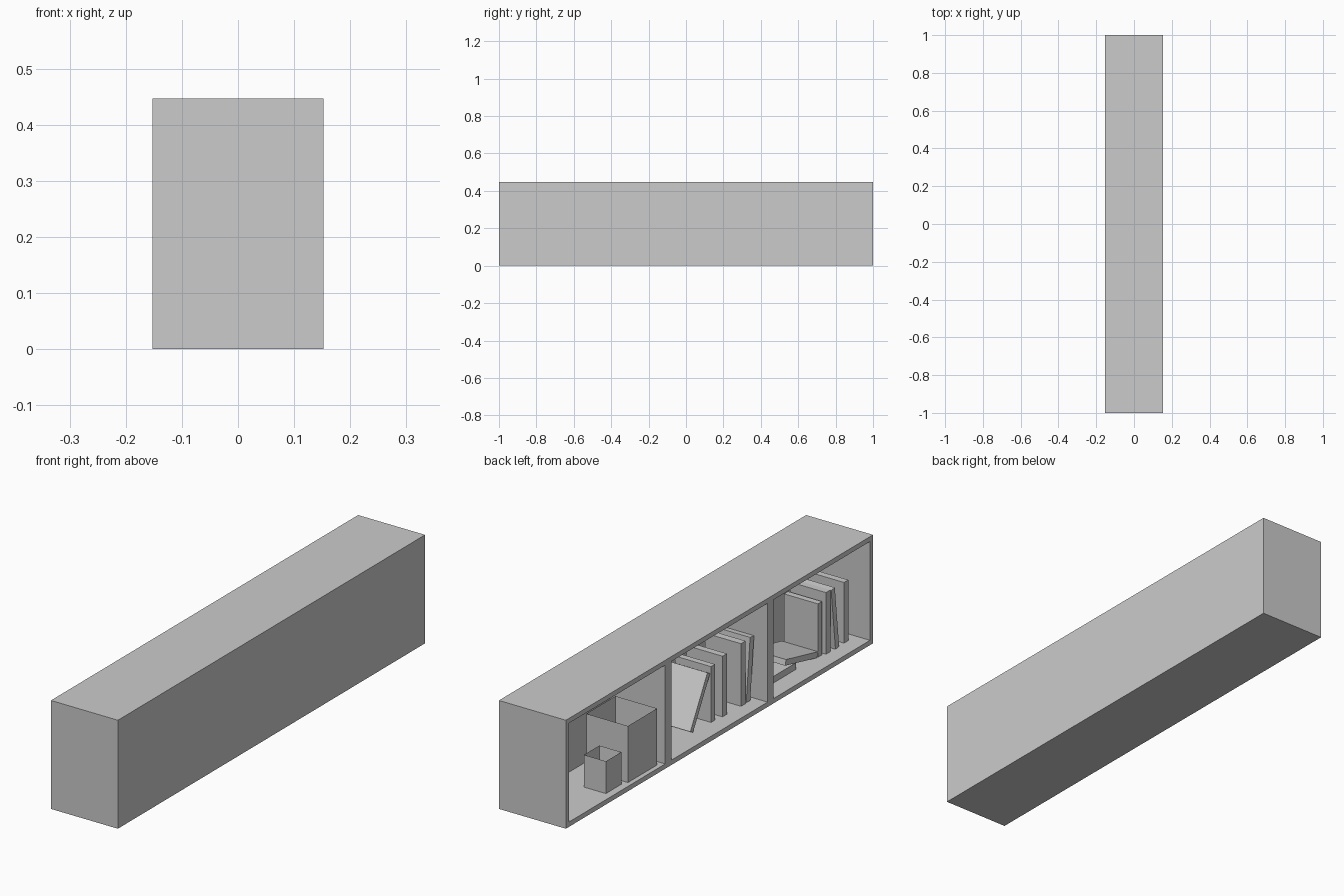
import bpy, bmesh
from math import radians
from mathutils import Matrix, Vector

if "Cube" in bpy.data.objects:
    bpy.data.objects.remove(bpy.data.objects["Cube"])

W, H, T = 0.1525, 0.447, 0.02      # half depth, height, panel thickness
BACK = 0.10                        # inner face of the back panel


def box(name, lo, hi, matrix=None):
    lo, hi = Vector(lo), Vector(hi)
    bm = bmesh.new()
    bmesh.ops.create_cube(bm, size=1)
    bmesh.ops.scale(bm, vec=hi - lo, verts=bm.verts)
    bmesh.ops.translate(bm, vec=(lo + hi) / 2, verts=bm.verts)
    return finish(name, bm, matrix)


def finish(name, bm, matrix=None):
    if matrix:
        bm.transform(matrix)
    me = bpy.data.meshes.new(name)
    bm.to_mesh(me)
    bm.free()
    ob = bpy.data.objects.new(name, me)
    bpy.context.collection.objects.link(ob)
    return ob


def book(name, d, y, thick, height, lean=0, width=0.165):
    """Standing book; d = setback from the open side, y = +y face at the floor
    (or the touching lower corner when leaning), lean > 0 tips towards -y."""
    y0, y1 = (0, thick) if lean > 0 else (-thick, 0)
    m = Matrix.Translation((-W + d, y, T)) @ Matrix.Rotation(radians(lean), 4, 'X')
    box(name, (0, y0, 0), (width, y1, height), m)


def vase(name, x, y, size, height, wall=0.0125):
    """Open square pot with its lower corner at x, y."""
    ob = box(name, (x, y, T), (x + size, y + size, T + height))
    bm = bmesh.new()
    bm.from_mesh(ob.data)
    bm.normal_update()
    top = [f for f in bm.faces if f.normal.z > 0.9]
    bmesh.ops.inset_region(bm, faces=top, thickness=wall)
    bmesh.ops.translate(bm, vec=(0, 0, wall - height), verts=top[0].verts)
    bm.to_mesh(ob.data)
    bm.free()


# Cabinet: open towards -x, three compartments
box("bottom_panel", (-W, -1, 0), (BACK, 1, T))
box("top_panel", (-W, -1, H - T), (BACK, 1, H))
box("back_panel", (BACK, -1, 0), (W, 1, H))
for i, (a, b) in enumerate([(-1, -1 + T), (-1/3 - T, -1/3 + T), (1/3 - T, 1/3 + T), (1 - T, 1)]):
    box(f"upright_{i + 1}", (-W, a, T), (BACK, b, H - T))

# Vases
vase("large_vase", -0.133, 0.378, 0.19, 0.233)
vase("small_vase", -0.1215, 0.595, 0.10, 0.133)

# Middle compartment books
book("leaning_book", 0.074, 0.0665, 0.02, 0.23, 29)
book("middle_book_1", 0.07, -0.045, 0.026, 0.23)
book("middle_book_2", 0.063, -0.11, 0.028, 0.25)
book("middle_book_3", 0.06, -0.226, 0.03, 0.258)
book("middle_book_4", 0.06, -0.286, 0.026, 0.26, 5.5)

# End compartment books
book("flat_book", 0.079, -0.612, 0.027, 0.23, -90)
book("sloped_book", 0.073, -0.74, 0.024, 0.213, -77.3)
book("end_book_1", 0.073, -0.746, 0.026, 0.22, 0, 0.155)
book("end_book_2", 0.064, -0.785, 0.028, 0.254)
book("end_book_3", 0.06, -0.841, 0.024, 0.255, -6.3)
book("end_book_4", 0.065, -0.904, 0.028, 0.25)
